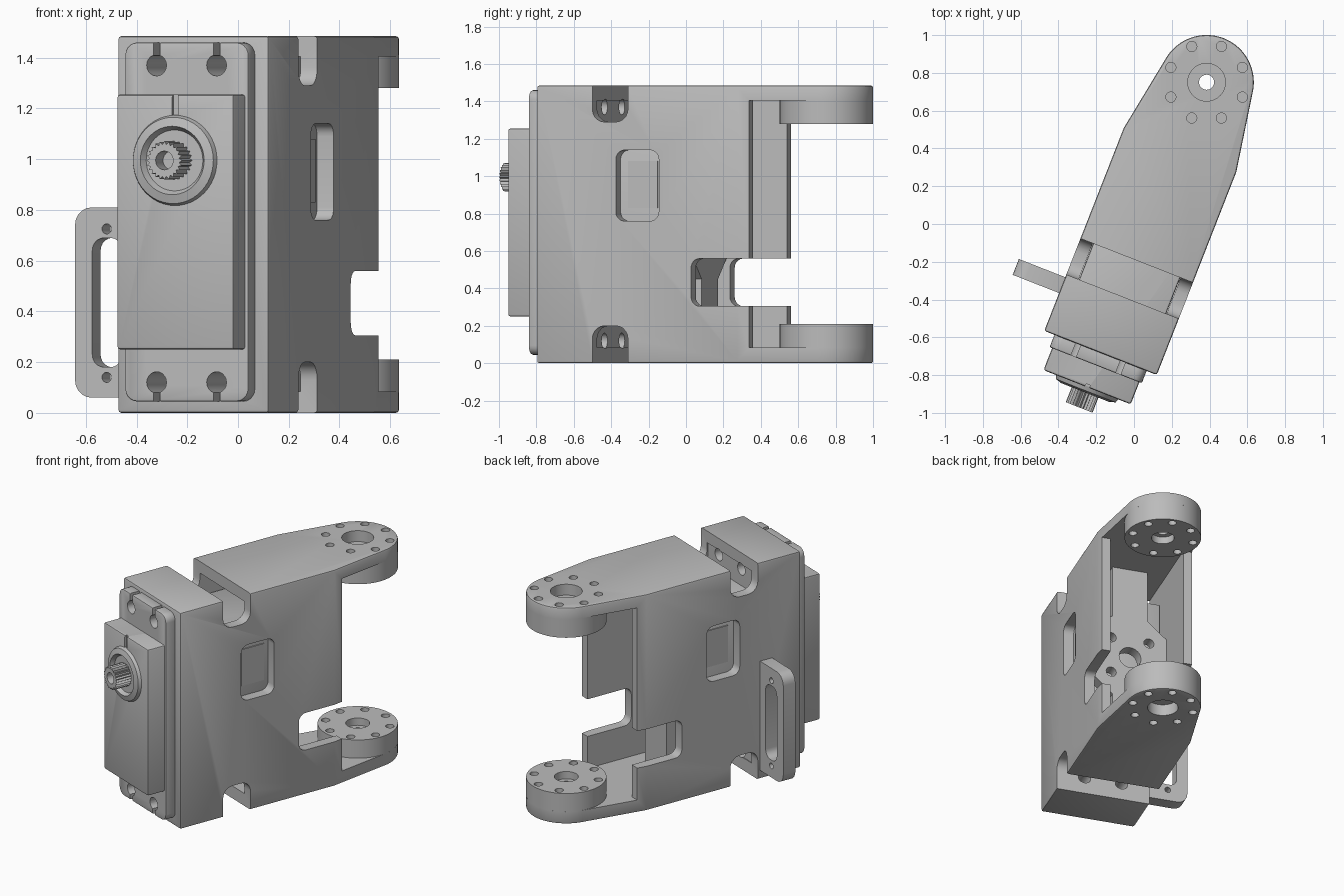
import bpy, bmesh, math
from mathutils import Matrix

if "Cube" in bpy.data.objects:
    bpy.data.objects.remove(bpy.data.objects["Cube"])

TURN = math.radians(-21.4)
PLACE = Matrix.Rotation(TURN, 4, 'Z') @ Matrix.Translation((0.084, 0, 0))
H = 1.485          # overall height
HUB = 0.839        # y of the pivot axis
W = 0.32           # half width of the bracket

grey = bpy.data.materials.new("plain grey")
grey.use_nodes = True
grey.diffuse_color = (0.5, 0.5, 0.5, 1)
grey.node_tree.nodes["Principled BSDF"].inputs["Base Color"].default_value = (0.5, 0.5, 0.5, 1)


def prism(name, pts, a, b, axis='z'):
    """Extrude a 2D outline from a to b along an axis."""
    to3d = {'z': lambda p, t: (p[0], p[1], t),
            'x': lambda p, t: (t, p[0], p[1]),
            'y': lambda p, t: (p[0], t, p[1])}[axis]
    bm = bmesh.new()
    low = [bm.verts.new(to3d(p, a)) for p in pts]
    high = [bm.verts.new(to3d(p, b)) for p in pts]
    bm.faces.new(low)
    bm.faces.new(high)
    n = len(pts)
    for i in range(n):
        j = (i + 1) % n
        bm.faces.new((low[i], low[j], high[j], high[i]))
    bmesh.ops.recalc_face_normals(bm, faces=bm.faces)
    mesh = bpy.data.meshes.new(name)
    bm.to_mesh(mesh)
    bm.free()
    mesh.materials.append(grey)
    ob = bpy.data.objects.new(name, mesh)
    bpy.context.collection.objects.link(ob)
    return ob


def circle(cx, cy, r, n=32, start=0.0, end=360.0):
    full = end - start >= 360
    steps = n if full else n - 1
    angs = [math.radians(start + (end - start) * i / steps) for i in range(n)]
    return [(cx + r * math.cos(t), cy + r * math.sin(t)) for t in angs]


def rrect(u0, u1, v0, v1, r=0.0):
    if r == 0:
        return [(u0, v0), (u1, v0), (u1, v1), (u0, v1)]
    pts = []
    for cx, cy, s in ((u1 - r, v1 - r, 0), (u0 + r, v1 - r, 90),
                      (u0 + r, v0 + r, 180), (u1 - r, v0 + r, 270)):
        pts += circle(cx, cy, r, 6, s, s + 90)
    return pts


def finish(ob, cutters=(), bevel=0.0):
    """Bevel, cut, apply, shade and set in place."""
    if bevel:
        m = ob.modifiers.new("bevel", 'BEVEL')
        m.width, m.segments, m.limit_method = bevel, 2, 'ANGLE'
    for c in cutters:
        m = ob.modifiers.new("cut", 'BOOLEAN')
        m.operation, m.solver, m.object = 'DIFFERENCE', 'EXACT', c
    bpy.context.view_layer.update()
    dg = bpy.context.evaluated_depsgraph_get()
    mesh = bpy.data.meshes.new_from_object(ob.evaluated_get(dg))
    ob.modifiers.clear()
    ob.data = mesh
    for c in cutters:
        bpy.data.objects.remove(c)
    bpy.ops.object.select_all(action='DESELECT')
    ob.select_set(True)
    bpy.context.view_layer.objects.active = ob
    bpy.ops.object.shade_smooth_by_angle(angle=math.radians(30))
    ob.matrix_world = PLACE


def bolt_ring(z0, z1):
    """Eight small holes round the pivot."""
    out = []
    for k in range(8):
        t = math.radians(22.5 + 45 * k) - TURN
        out.append(prism("cut", circle(0.205 * math.cos(t), HUB + 0.205 * math.sin(t), 0.027, 16), z0, z1))
    return out


def screw_holes(y0, y1):
    return [prism("cut", circle(x, z, 0.042, 20), y0, y1, 'y')
            for x in (-0.127, 0.127) for z in (0.12, H - 0.115)]


# Bracket shell with two arms reaching to the pivot
outline = [(-W, -0.70), (W, -0.70), (W, 0.453)] + circle(0, HUB, 0.25, 40, 10, 170) + [(-W, 0.453)]
shell = prism("bracket_shell", outline, 0, H)
cuts = [
    prism("cut", rrect(-0.25, 0.25, -0.385, 2), 0.085, H - 0.08),         # cavity
    prism("cut", rrect(-1, 1, 0.515, 2), 0.085, H - 0.08),                # space between arms
    prism("cut", rrect(-0.245, 0.002, 0.76, 1.14, 0.05), -1, 1, 'x'),     # side windows
    prism("cut", rrect(0.187, 1.2, 0.305, 0.56, 0.05), -1, 1, 'x'),       # rear cable cutouts
    prism("cut", rrect(-0.38, -0.175, -0.5, 0.20, 0.07), -1, 1, 'x'),     # lower cross slot
    prism("cut", rrect(-0.38, -0.175, 1.29, 2, 0.07), -1, 1, 'x'),        # upper cross slot
    prism("cut", circle(0, HUB, 0.10), -1, 3),                            # pivot bores
]
cuts += screw_holes(-0.9, -0.3) + bolt_ring(-1, 3)
finish(shell, cuts, 0.012)

# Pivot discs on the inside of each arm
for name, z0, z1, face in (("lower_pivot_disc", 0.08, 0.21, 0.21),
                           ("upper_pivot_disc", 1.28, 1.41, 1.28)):
    disc = prism(name, circle(0, HUB, 0.25, 64), z0, z1)
    bores = [prism("cut", circle(0, HUB, 0.04), -1, 3),
             prism("cut", circle(0, HUB, 0.075), face - 0.05, face + 0.05)]
    finish(disc, bores + bolt_ring(face - 0.05, face + 0.05))

# Servo case and mounting flange
case = prism("servo_case", rrect(-0.248, 0.248, 0.25, 1.255), -0.895, 0.05, 'y')
finish(case, [prism("cut", rrect(-0.012, 0.012, 1.17, 1.3), -1, -0.88, 'y')], 0.012)

flange = prism("servo_flange", rrect(-0.262, 0.262, 0.045, 1.46, 0.05), -0.77, -0.69, 'y')
cuts = screw_holes(-0.9, -0.6)
for x in (-0.127, 0.127):
    for z0, z1 in ((-0.1, 0.10), (1.39, 1.6)):
        cuts.append(prism("cut", rrect(x - 0.014, x + 0.014, z0, z1), -0.9, -0.6, 'y'))
finish(flange, cuts, 0.008)

# Raised label panels on the case sides
for name, s in (("left_side_panel", 1), ("right_side_panel", -1)):
    panel = prism(name, rrect(-0.2, -0.03, 0.83, 1.08), s * 0.24, s * 0.255, 'x')
    finish(panel)

# Output boss, turned from a profile
profile = [(0.18, -0.89), (0.17, -0.915), (0.135, -0.925), (0.12, -0.9), (0, -0.9)]
bm = bmesh.new()
vs = [bm.verts.new((r, y, 0.995)) for r, y in profile]
es = [bm.edges.new(p) for p in zip(vs, vs[1:])]
bmesh.ops.spin(bm, geom=vs + es, cent=(0, 0, 0.995), axis=(0, 1, 0),
               angle=math.tau, steps=48, use_duplicate=False)
bmesh.ops.remove_doubles(bm, verts=bm.verts, dist=0.0005)
bmesh.ops.recalc_face_normals(bm, faces=bm.faces)
boss_mesh = bpy.data.meshes.new("output_boss")
bm.to_mesh(boss_mesh)
bm.free()
boss_mesh.materials.append(grey)
boss = bpy.data.objects.new("output_boss", boss_mesh)
bpy.context.collection.objects.link(boss)
finish(boss)

# Splined output shaft
teeth = []
for i in range(48):
    r, t = (0.076, 0.063)[i % 2], math.tau * i / 48
    teeth.append((r * math.cos(t), 0.995 + r * math.sin(t)))
shaft = prism("splined_shaft", teeth, -1.01, -0.89, 'y')
finish(shaft, [prism("cut", circle(0, 0.995, 0.037, 24), -1.1, -0.93, 'y')])

# Slotted side tab
tab = prism("side_tab", rrect(-0.584, -0.26, 0.06, 0.81, 0.07), -0.485, -0.395, 'y')
cuts = [prism("cut", rrect(-0.511, -0.385, 0.18, 0.69, 0.05), -1, 0, 'y')]
cuts += [prism("cut", circle(-0.45, z, 0.02, 16), -1, 0, 'y') for z in (0.14, 0.725)]
finish(tab, cuts)

# Inner back plate with horn holes
half = [(0.12, 0.08), (0.12, 0.45), (0.255, 0.57), (0.255, 0.92), (0.12, 1.04), (0.12, 1.41)]
plate = prism("back_plate", half + [(-x, z) for x, z in reversed(half)], 0.09, 0.17, 'y')
cuts = [prism("cut", circle(0, 0.745, 0.075), -1, 1, 'y')]
cuts += [prism("cut", circle(x, 0.745 + z, 0.035, 16), -1, 1, 'y')
         for x in (-0.13, 0.13) for z in (-0.13, 0.13)]
finish(plate, cuts)
